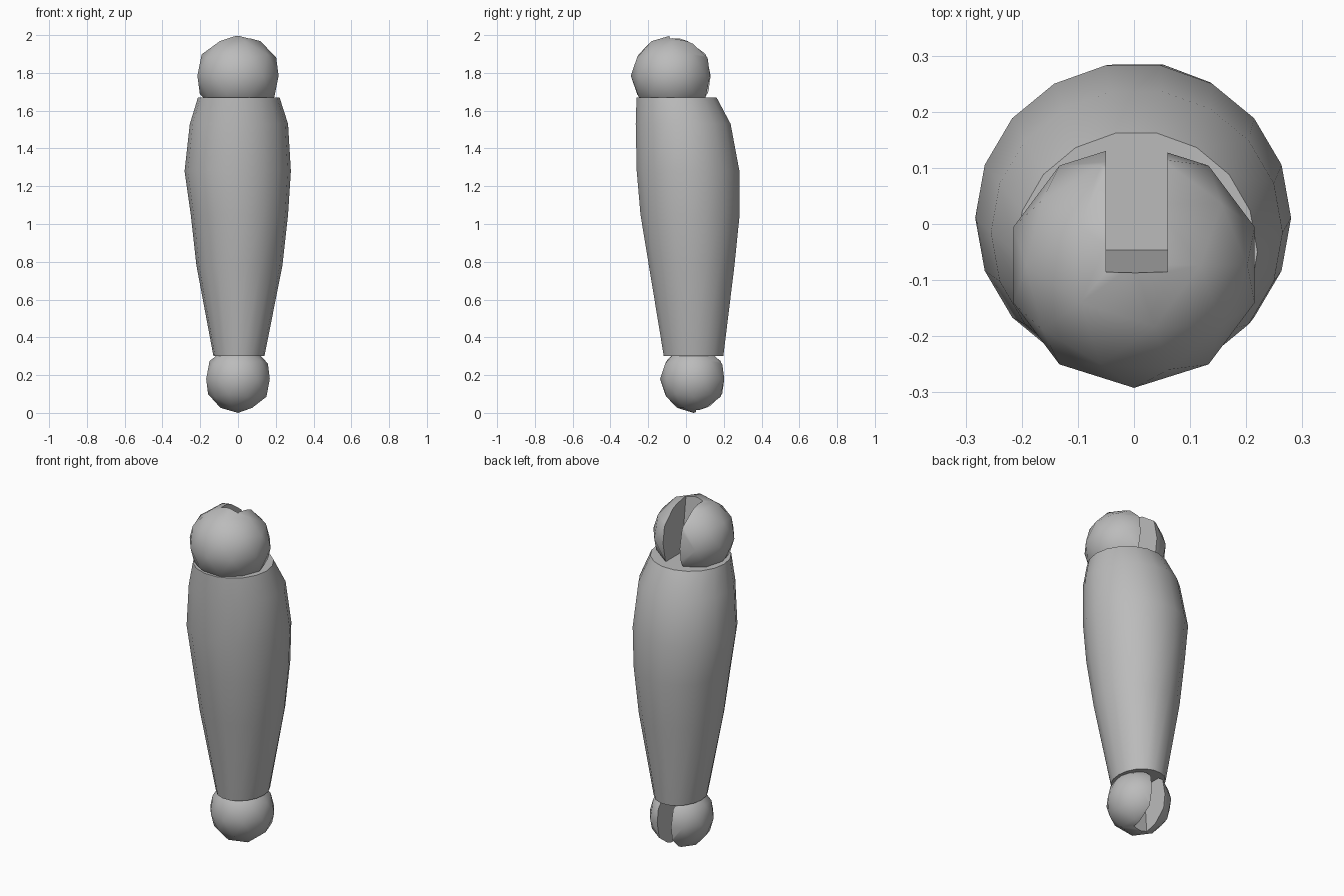
import bpy, bmesh, math
from mathutils import Vector

cube = bpy.data.objects.get("Cube")
if cube:
    bpy.data.objects.remove(cube, do_unlink=True)

grey = bpy.data.materials.new("plain grey")
grey.use_nodes = True
grey.diffuse_color = (0.5, 0.5, 0.5, 1)
grey.node_tree.nodes["Principled BSDF"].inputs["Base Color"].default_value = (0.5, 0.5, 0.5, 1)


def finish(name, bm):
    bmesh.ops.recalc_face_normals(bm, faces=bm.faces)
    mesh = bpy.data.meshes.new(name)
    bm.to_mesh(mesh)
    bm.free()
    mesh.materials.append(grey)
    obj = bpy.data.objects.new(name, mesh)
    bpy.context.collection.objects.link(obj)
    return obj


def activate(obj):
    bpy.ops.object.select_all(action='DESELECT')
    obj.select_set(True)
    bpy.context.view_layer.objects.active = obj


def smooth(obj, degrees):
    activate(obj)
    bpy.ops.object.shade_smooth_by_angle(angle=math.radians(degrees))


def loft(name, sections, sides):
    """Rings given as height, left edge, right edge, front edge, back edge."""
    bm = bmesh.new()
    rings = []
    for z, x0, x1, y0, y1 in sections:
        ring = []
        for i in range(sides):
            a = math.tau * i / sides
            ring.append(bm.verts.new(((x0 + x1) / 2 + (x1 - x0) / 2 * math.cos(a),
                                      (y0 + y1) / 2 + (y1 - y0) / 2 * math.sin(a), z)))
        rings.append(ring)
    for low, high in zip(rings, rings[1:]):
        for i in range(sides):
            j = (i + 1) % sides
            bm.faces.new((low[i], low[j], high[j], high[i]))
    bm.faces.new(rings[0])
    bm.faces.new(rings[-1])
    return finish(name, bm)


def slotted_ball(name, centre, radii, slot_profile, x0, x1):
    """Faceted ball with a slot, whose side profile is in y and z."""
    bm = bmesh.new()
    bmesh.ops.create_icosphere(bm, subdivisions=2, radius=1)
    for v in bm.verts:
        v.co = Vector(c + r * p for c, r, p in zip(centre, radii, v.co))
    ball = finish(name, bm)

    bm = bmesh.new()
    face = bm.faces.new([bm.verts.new((x0, y, z)) for y, z in slot_profile])
    side = bmesh.ops.extrude_face_region(bm, geom=[face])
    bmesh.ops.translate(bm, vec=(x1 - x0, 0, 0),
                        verts=[g for g in side["geom"] if isinstance(g, bmesh.types.BMVert)])
    cutter = finish(name + "_slot_cutter", bm)
    cutter.hide_render = True

    cut = ball.modifiers.new("slot", 'BOOLEAN')
    cut.operation = 'DIFFERENCE'
    cut.solver = 'EXACT'
    cut.object = cutter
    activate(ball)
    bpy.ops.object.modifier_apply(modifier=cut.name)
    bpy.data.objects.remove(cutter, do_unlink=True)
    smooth(ball, 32)
    return ball


# Shin, thickest at the calf
shin = loft("shin", [
    (0.30, -0.13, 0.14, -0.12, 0.20),
    (0.78, -0.22, 0.235, -0.20, 0.26),
    (1.05, -0.25, 0.265, -0.245, 0.288),
    (1.28, -0.283, 0.28, -0.265, 0.287),
    (1.53, -0.255, 0.265, -0.27, 0.24),
    (1.67, -0.212, 0.22, -0.265, 0.165)], 18)
smooth(shin, 30)

# Knee, slotted from the top to the back
slotted_ball("knee", (0, -0.073, 1.785), (0.226, 0.219, 0.215),
             [(-0.10, 2.1), (-0.045, 1.66), (0.3, 1.66), (0.3, 2.1)], -0.05, 0.06)

# Ankle, slotted from the bottom to the back
slotted_ball("ankle", (0, 0.04, 0.18), (0.177, 0.177, 0.18),
             [(0.06, -0.1), (0.03, 0.31), (0.4, 0.31), (0.4, -0.1)], -0.045, 0.045)
